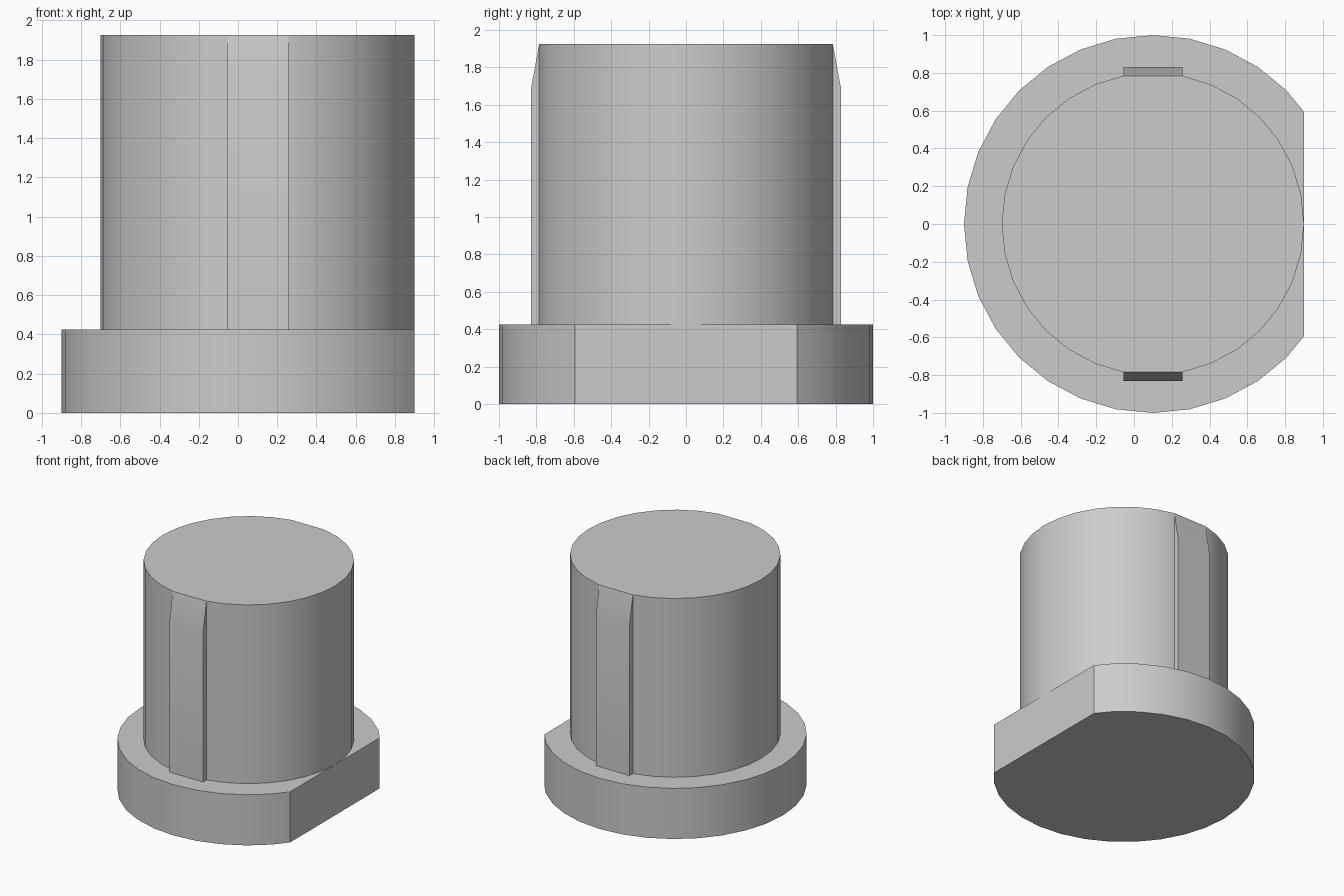
import bpy, bmesh, math
from mathutils import Vector

cube = bpy.data.objects.get("Cube")
if cube:
    bpy.data.objects.remove(cube, do_unlink=True)

CX = 0.1            # axis of the round parts
SIDES = 32
STEP = 2 * math.pi / SIDES
BASE_H, TOP = 0.425, 1.925
POST_R = 0.8

grey = bpy.data.materials.new("plain grey")
grey.use_nodes = True
colour = (0.6, 0.6, 0.6, 1)
grey.diffuse_color = colour
grey.node_tree.nodes["Principled BSDF"].inputs["Base Color"].default_value = colour


def finish(name, bm):
    """Turn a bmesh into a shaded object."""
    bmesh.ops.recalc_face_normals(bm, faces=bm.faces)
    mesh = bpy.data.meshes.new(name)
    bm.to_mesh(mesh)
    bm.free()
    mesh.materials.append(grey)
    obj = bpy.data.objects.new(name, mesh)
    bpy.context.collection.objects.link(obj)
    bpy.ops.object.select_all(action='DESELECT')
    obj.select_set(True)
    bpy.context.view_layer.objects.active = obj
    bpy.ops.object.shade_smooth_by_angle(angle=math.radians(30))
    return obj


def extrude(points, offset):
    """Extrude a flat polygon along an offset."""
    bm = bmesh.new()
    face = bm.faces.new([bm.verts.new(p) for p in points])
    result = bmesh.ops.extrude_face_region(bm, geom=[face], use_keep_orig=True)
    verts = [v for v in result["geom"] if isinstance(v, bmesh.types.BMVert)]
    bmesh.ops.translate(bm, verts=verts, vec=offset)
    return bm


def ring(radius, z, skip=()):
    return [(CX + radius * math.cos(i * STEP), radius * math.sin(i * STEP), z)
            for i in range(SIDES) if i not in skip]


# Round flange with one flat side
bm = extrude(ring(1.0, 0), Vector((0, 0, BASE_H)))
cut = bmesh.ops.bisect_plane(bm, geom=bm.verts[:] + bm.edges[:] + bm.faces[:],
                             plane_co=(CX + POST_R, 0, 0), plane_no=(1, 0, 0),
                             clear_outer=True)
bmesh.ops.holes_fill(bm, edges=[e for e in bm.edges if e.is_boundary], sides=0)
finish("base_flange", bm)

# Post, flattened behind each key
bm = extrude(ring(POST_R, BASE_H, (SIDES // 4, 3 * SIDES // 4)),
             Vector((0, 0, TOP - BASE_H)))
finish("post", bm)

# Front and back keys with tapered tops
half = POST_R * math.sin(STEP)
inner = POST_R * math.cos(STEP)
outer = 0.83
for name, s in (("front_key", -1), ("back_key", 1)):
    profile = [(inner, BASE_H), (outer, BASE_H), (outer, 1.68), (inner, TOP)]
    bm = extrude([(CX - half, s * y, z) for y, z in profile],
                 Vector((2 * half, 0, 0)))
    finish(name, bm)
